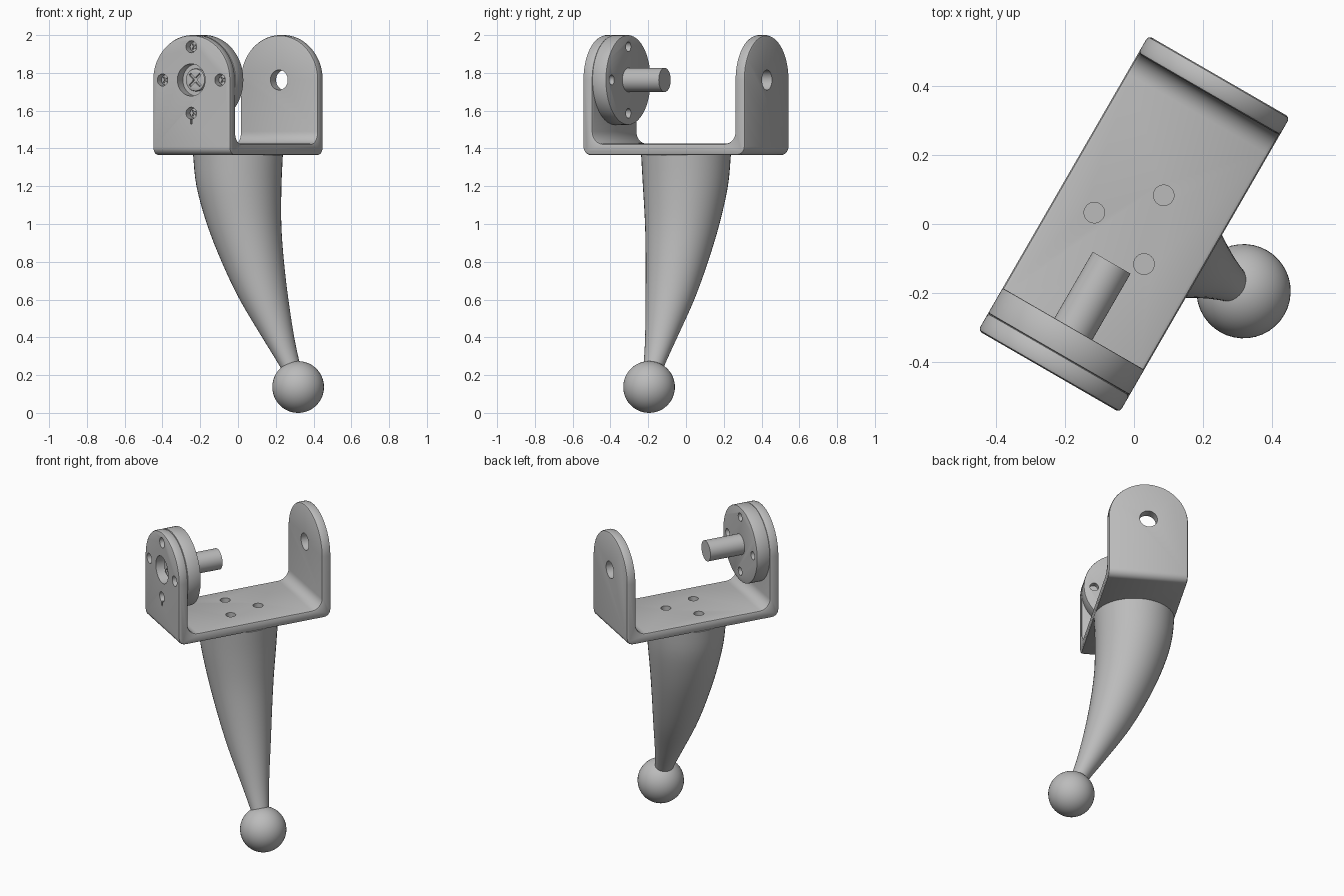
import bpy, bmesh, math
from mathutils import Matrix, Vector

if "Cube" in bpy.data.objects:
    bpy.data.objects.remove(bpy.data.objects["Cube"])

# Parts are built in a local frame (x across, y along the bracket), then turned
TURN = Matrix.Rotation(math.radians(-30), 4, 'Z')
HW, HL, T = 0.2375, 0.495, 0.06        # half width, half length, sheet thickness
Z0, ZC = 1.365, 1.7625                 # bracket underside, pivot axis height

steel = bpy.data.materials.new("grey_metal")
steel.diffuse_color = (0.5, 0.5, 0.5, 1)
steel.use_nodes = True
steel.node_tree.nodes["Principled BSDF"].inputs["Base Color"].default_value = steel.diffuse_color


def to_object(name, bm):
    bmesh.ops.recalc_face_normals(bm, faces=bm.faces)
    me = bpy.data.meshes.new(name)
    bm.to_mesh(me)
    bm.free()
    me.materials.append(steel)
    ob = bpy.data.objects.new(name, me)
    bpy.context.collection.objects.link(ob)
    return ob


def prism(name, pts, vec):
    bm = bmesh.new()
    f = bm.faces.new([bm.verts.new(p) for p in pts])
    r = bmesh.ops.extrude_face_region(bm, geom=[f])
    vs = [v for v in r['geom'] if isinstance(v, bmesh.types.BMVert)]
    bmesh.ops.translate(bm, verts=vs, vec=vec)
    return to_object(name, bm)


def rod(name, x, z, r, y0, y1, n=48):
    """Cylinder along local y."""
    pts = [(x + r * math.cos(2 * math.pi * i / n), y0,
            z + r * math.sin(2 * math.pi * i / n)) for i in range(n)]
    return prism(name, pts, (0, y1 - y0, 0))


def box(name, c, size, roll=0):
    bm = bmesh.new()
    m = (Matrix.Translation(c) @ Matrix.Rotation(roll, 4, 'Y')
         @ Matrix.Diagonal((*size, 1)))
    bmesh.ops.create_cube(bm, size=1, matrix=m)
    return to_object(name, bm)


def apply(ob, mod):
    bpy.context.view_layer.objects.active = ob
    bpy.ops.object.modifier_apply(modifier=mod.name)


def boolean(ob, cutter, op='DIFFERENCE'):
    m = ob.modifiers.new("cut", 'BOOLEAN')
    m.operation, m.object, m.solver = op, cutter, 'EXACT'
    apply(ob, m)
    bpy.data.objects.remove(cutter)


def bevel(ob, width):
    m = ob.modifiers.new("bevel", 'BEVEL')
    m.width, m.segments, m.limit_method = width, 2, 'ANGLE'
    m.angle_limit = math.radians(40)
    m.use_clamp_overlap = False
    apply(ob, m)


def arc(cy, cz, r, a0, a1, n):
    return [(cy + r * math.cos(math.radians(a0 + (a1 - a0) * i / n)),
             cz + r * math.sin(math.radians(a0 + (a1 - a0) * i / n)))
            for i in range(n + 1)]


# U bracket: bent sheet profile, trimmed to round-topped plates
ro, ri, zi, yi = 0.045, 0.065, Z0 + T, HL - T
half = (arc(HL - ro, Z0 + ro, ro, -90, 0, 8) + [(HL, 2.1), (yi, 2.1)]
        + arc(yi - ri, zi + ri, ri, 0, -90, 8))
profile = half + [(-y, z) for y, z in reversed(half)]
bracket = prism("u_bracket", [(-0.4, y, z) for y, z in profile], (0.8, 0, 0))
outline = arc(0, ZC, HW, 0, 180, 40) + [(-HW, 1.2), (HW, 1.2)]
boolean(bracket, prism("trim", [(x, -0.7, z) for x, z in outline], (0, 1.4, 0)),
        'INTERSECT')
bevel(bracket, 0.012)

# Pivot disc on the inside of the front plate
YD = -HL + T
disc = rod("pivot_disc", 0, ZC, HW, YD - 0.001, -0.352, 80)
bevel(disc, 0.004)

# Bolt holes through plate and disc, with recessed bolts
parts = [bracket, disc]
for i in range(4):
    a = math.pi / 2 * i
    x, z = 0.176 * math.cos(a), ZC + 0.176 * math.sin(a)
    boolean(bracket, rod("hole", x, z, 0.032, -0.6, YD + 0.03, 24))
    boolean(disc, rod("hole", x, z, 0.026, -0.6, -0.3, 24))
    bolt = rod("disc_bolt", x, z, 0.027, -0.46, -0.385, 24)
    for s in (1, -1):
        boolean(bolt, box("slot", (x, -0.46, z), (0.04, 0.02, 0.008), s * math.pi / 4))
    parts.append(bolt)
boolean(bracket, box("notch", (0, -HL, 1.55), (0.01, 0.04, 0.04)))

# Large holes in the two plates
boolean(bracket, rod("hole", 0, ZC, 0.085, -0.6, -0.4))
boolean(bracket, rod("hole", 0, ZC, 0.053, 0.4, 0.6))

# Three mounting holes in the base
for deg in (74, 194, 314):
    x, y = 0.12 * math.cos(math.radians(deg)), 0.12 * math.sin(math.radians(deg))
    pts = [(x + 0.03 * math.cos(math.pi * i / 12), y + 0.03 * math.sin(math.pi * i / 12),
            1.3) for i in range(24)]
    boolean(bracket, prism("hole", pts, (0, 0, 0.2)))

# Pivot shaft and its cross-slotted head
shaft = rod("pivot_shaft", 0, ZC, 0.0635, -0.36, -0.13)
head = rod("shaft_screw_head", 0, ZC, 0.06, -0.455, -0.42)
bevel(head, 0.008)
for s in (1, -1):
    boolean(head, box("slot", (0, -0.455, ZC), (0.09, 0.03, 0.014), s * math.pi / 4))
parts += [shaft, head]

# Curved tapering arm: (height, sideways shift, radius)
rings = [(1.365, 0, .2375), (1.2, .006, .225), (1.0, .038, .197), (.8, .092, .165),
         (.6, .162, .129), (.4, .25, .085), (.26, .318, .057), (.16, .365, .042)]
K = [Vector(r) for r in rings]
path = []
for i in range(len(K) - 1):
    p0, p1, p2 = K[max(i - 1, 0)], K[i], K[i + 1]
    p3 = K[min(i + 2, len(K) - 1)]
    for j in range(4):
        t = j / 4
        path.append(0.5 * (2 * p1 + (p2 - p0) * t + (2 * p0 - 5 * p1 + 4 * p2 - p3) * t * t
                           + (3 * p1 - p0 - 3 * p2 + p3) * t ** 3))
path.append(K[-1])
bm = bmesh.new()
N = 48
loops = [[bm.verts.new((c + r * math.cos(2 * math.pi * k / N),
                        -0.03 * c + r * math.sin(2 * math.pi * k / N), z))
          for k in range(N)] for z, c, r in path]
for a, b in zip(loops, loops[1:]):
    for k in range(N):
        bm.faces.new((a[k], a[(k + 1) % N], b[(k + 1) % N], b[k]))
bm.faces.new(loops[0])
bm.faces.new(loops[-1])
parts.append(to_object("curved_arm", bm))

# Ball end
bm = bmesh.new()
bmesh.ops.create_uvsphere(bm, u_segments=40, v_segments=24, radius=0.137,
                          matrix=Matrix.Translation((0.3735, -0.01, 0.137)))
parts.append(to_object("ball_end", bm))

# Turn everything into place and smooth the curved faces
for ob in parts:
    ob.data.transform(TURN)
    bpy.ops.object.select_all(action='DESELECT')
    ob.select_set(True)
    bpy.context.view_layer.objects.active = ob
    bpy.ops.object.shade_smooth_by_angle(angle=math.radians(30))
